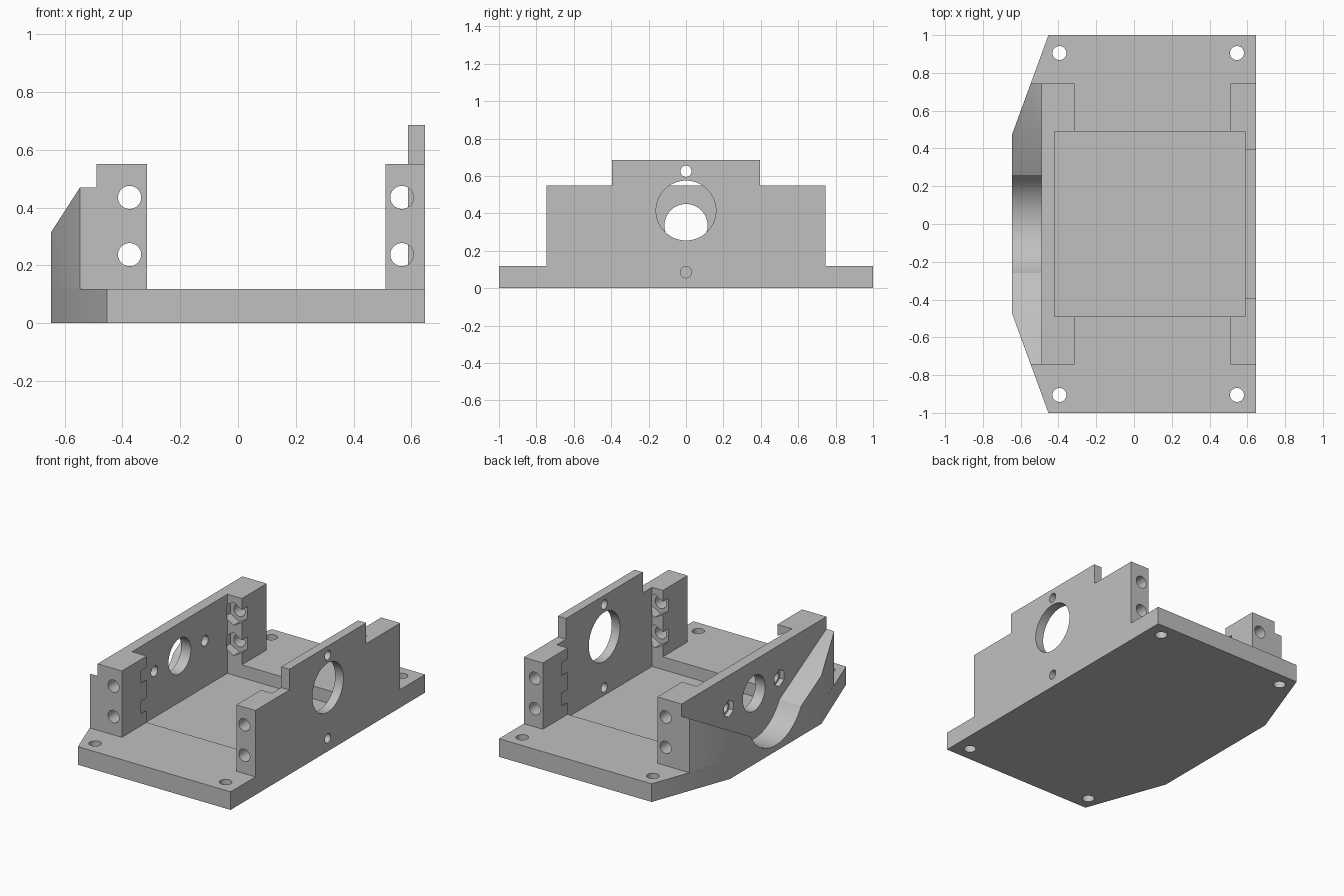
import bpy
import bmesh
from math import sin, cos, pi, atan2, hypot
from mathutils import Vector

cube = bpy.data.objects.get("Cube")
if cube:
    bpy.data.objects.remove(cube, do_unlink=True)

grey = bpy.data.materials.new("plain grey")
grey.use_nodes = True
grey.diffuse_color = (0.53, 0.53, 0.53, 1)
grey.node_tree.nodes["Principled BSDF"].inputs["Base Color"].default_value = grey.diffuse_color


def prism(name, outline, axis, low, high):
    """Extrude a flat outline along one axis."""
    place = {"x": lambda a, b, c: (c, a, b),
             "y": lambda a, b, c: (a, c, b),
             "z": lambda a, b, c: (a, b, c)}[axis]
    bm = bmesh.new()
    face = bm.faces.new([bm.verts.new(place(a, b, low)) for a, b in outline])
    ext = bmesh.ops.extrude_face_region(bm, geom=[face])
    moved = [v for v in ext["geom"] if isinstance(v, bmesh.types.BMVert)]
    bmesh.ops.translate(bm, verts=moved, vec=Vector(place(0, 0, high - low)))
    bmesh.ops.recalc_face_normals(bm, faces=bm.faces)
    mesh = bpy.data.meshes.new(name)
    bm.to_mesh(mesh)
    bm.free()
    mesh.materials.append(grey)
    obj = bpy.data.objects.new(name, mesh)
    bpy.context.collection.objects.link(obj)
    return obj


def ring(a, b, radius, sides=48):
    """Regular polygon with a corner pointing up."""
    return [(a + radius * sin(2 * pi * i / sides), b + radius * cos(2 * pi * i / sides))
            for i in range(sides)]


def cut(targets, outline, axis, low, high):
    """Remove a prism from each target."""
    cutter = prism("cutter", outline, axis, low, high)
    cutter.hide_render = True
    for target in targets:
        mod = target.modifiers.new("cut", "BOOLEAN")
        mod.operation = "DIFFERENCE"
        mod.solver = "EXACT"
        mod.object = cutter
        bpy.context.view_layer.objects.active = target
        bpy.ops.object.modifier_apply(modifier=mod.name)
    bpy.data.objects.remove(cutter, do_unlink=True)


def mirrored(half):
    """Close a half outline by mirroring it in the second coordinate."""
    return half + [(a, -b) for a, b in reversed(half)]


BASE_TOP, WALL_TOP, FLOOR = 0.118, 0.55, 0.035
LEFT, RIGHT = -0.647, 0.647

# Base plate with a sunken rectangular floor
base = prism("base_plate", mirrored([(RIGHT, 1), (-0.453, 1), (LEFT, 0.47)]), "z", 0, BASE_TOP)
cut([base], mirrored([(0.588, 0.49), (-0.42, 0.49)]), "z", FLOOR, 0.3)

# End walls with thick blocks at both ends
tab_wall = prism("tab_wall", mirrored([(RIGHT, 0.745), (0.51, 0.745), (0.51, 0.49), (0.588, 0.49)]),
                 "z", BASE_TOP, WALL_TOP)
tab = prism("wall_tab", mirrored([(RIGHT, 0.395), (0.588, 0.395)]), "z", WALL_TOP, 0.685)
low_wall = prism("low_wall", mirrored([(-0.49, 0.745), (-0.315, 0.745), (-0.315, 0.49), (-0.42, 0.49)]),
                 "z", BASE_TOP, WALL_TOP)

# Sloped buttress outside the low wall
buttress = prism("buttress", mirrored([(-0.49, 0.745), (-0.546, 0.745), (LEFT, 0.47)]),
                 "z", BASE_TOP, 0.47)

# V-shaped clearance with a round groove at its centre
axis_z, edge_y, edge_z = 0.335, 0.26, 0.195
radius = hypot(edge_y, axis_z - edge_z)
sweep = atan2(edge_y, axis_z - edge_z)
groove = [(radius * sin(sweep * t / 16), axis_z - radius * cos(sweep * t / 16))
          for t in range(-16, 17)]
cut([base, buttress], groove + [(0.85, 0.53), (0.85, 0.8), (-0.85, 0.8), (-0.85, 0.53)],
    "x", -0.8, -0.49)

# Holes through the tab wall
cut([tab_wall, tab], ring(0, 0.415, 0.16, 64), "x", 0.55, 0.7)
cut([tab], ring(0, 0.625, 0.03), "x", 0.55, 0.7)
cut([base], ring(0, 0.085, 0.03), "x", 0.55, 0.7)

# Shaft hole and bolt holes with hexagonal pockets in the low wall
cut([low_wall], ring(0, axis_z, 0.115), "x", -0.55, -0.4)
for side in (-1, 1):
    cut([low_wall], ring(side * 0.26, axis_z, 0.034), "x", -0.55, -0.4)
    cut([low_wall], ring(side * 0.26, axis_z, 0.055, 6), "x", -0.55, -0.46)

    # Mounting holes in the base corners
    for x in (-0.395, 0.545):
        cut([base], ring(x, side * 0.905, 0.037), "z", -0.1, 0.2)

    # Cross bolts and nut pockets in the wall blocks
    for wall, x in ((low_wall, -0.375), (tab_wall, 0.567)):
        for z in (0.237, 0.435):
            cut([wall], ring(x, z, 0.04), "y", *sorted((side * 0.5, side * 0.8)))
            cut([wall], ring(x, z, 0.075, 6), "y", *sorted((side * 0.489, side * 0.55)))

# Smooth bores, sharp edges
bpy.ops.object.select_all(action="DESELECT")
for obj in (base, tab_wall, tab, low_wall, buttress):
    obj.select_set(True)
bpy.context.view_layer.objects.active = base
bpy.ops.object.shade_smooth_by_angle(angle=pi / 6)
